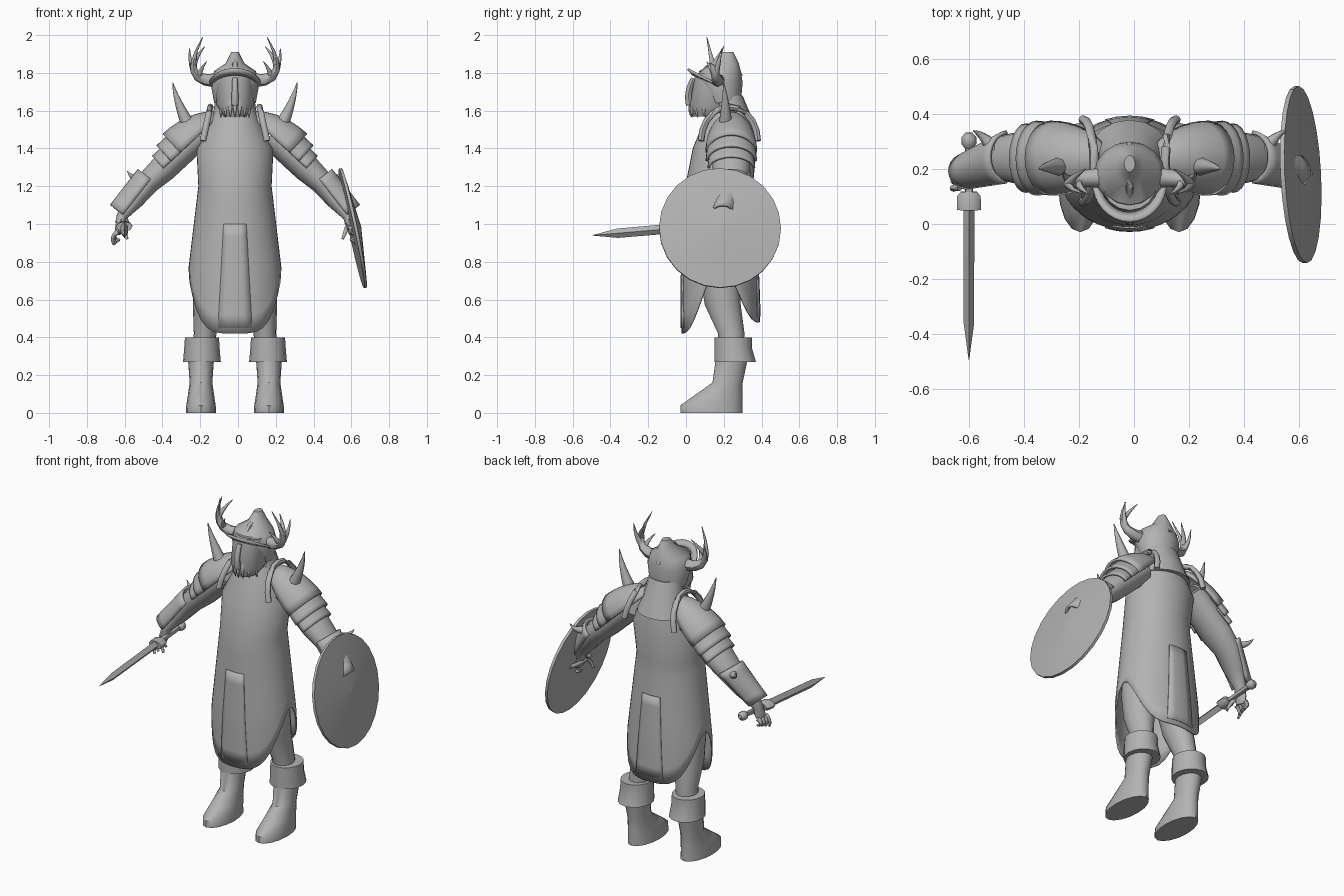
import bpy, bmesh
from math import sin, cos, pi, sqrt, radians
from mathutils import Vector

if "Cube" in bpy.data.objects:
    bpy.data.objects.remove(bpy.data.objects["Cube"])

MIDDLE = Vector((-.016, 0, 0))  # centre line of the body
SHOULDER = Vector((.19, .24, 1.47))
ELBOW = Vector((.46, .24, 1.22))
WRIST = Vector((.6, .19, 1.04))
KNUCKLES = Vector((.62, .17, .95))

grey = bpy.data.materials.new("plain grey")
grey.use_nodes = True
grey.diffuse_color = (.45, .45, .45, 1)
grey.node_tree.nodes["Principled BSDF"].inputs["Base Color"].default_value = grey.diffuse_color


def skin(name, rows, closed=True, bottom=True, thick=0):
    """Join rows of points into a smooth surface with sharp edges."""
    bm = bmesh.new()
    verts = [[bm.verts.new(Vector(point) + MIDDLE) for point in row] for row in rows]
    count = len(rows[0])
    for low, high in zip(verts, verts[1:]):
        for i in range(count if closed else count - 1):
            j = (i + 1) % count
            bm.faces.new((low[i], low[j], high[j], high[i]))
    if closed:
        bm.faces.new(verts[-1])
        if bottom:
            bm.faces.new(verts[0])
    bmesh.ops.recalc_face_normals(bm, faces=bm.faces)
    mesh = bpy.data.meshes.new(name)
    bm.to_mesh(mesh)
    bm.free()
    mesh.materials.append(grey)
    part = bpy.data.objects.new(name, mesh)
    bpy.context.collection.objects.link(part)
    bpy.ops.object.select_all(action="DESELECT")
    part.select_set(True)
    bpy.context.view_layer.objects.active = part
    bpy.ops.object.shade_smooth_by_angle(angle=radians(45))
    if thick:
        solid = part.modifiers.new("thickness", "SOLIDIFY")
        solid.thickness, solid.offset = thick, 0


def ellipse_point(x, ring, angle):
    """A ring is height, half width, front y, back y."""
    z, half, front, back = ring
    return (x + half * cos(angle), (front + back) / 2 + (back - front) / 2 * sin(angle), z)


def turn(count):
    return [2 * pi * i / count for i in range(count)]


def loft(name, rings, x=0, lean=0):
    skin(name, [[ellipse_point(x + lean * ring[0], ring, angle) for angle in turn(16)] for ring in rings])


def tube(name, side, points, radii, flat=1, sides=8):
    """Round or flattened tube along points; side mirrors it."""
    points = [Vector((side * p[0], p[1], p[2])) for p in points]
    rows = []
    for k, (point, radius) in enumerate(zip(points, radii)):
        along = (points[min(k + 1, len(points) - 1)] - points[max(k - 1, 0)]).normalized()
        guide = Vector((1, 0, 0)) if abs(along.y) > .8 else Vector((0, 1, 0))
        wide = (guide - along * guide.dot(along)).normalized()
        deep = along.cross(wide) * flat
        rows.append([point + (wide * cos(angle) + deep * sin(angle)) * radius for angle in turn(sides)])
    skin(name, rows)


def bend(start, pull, end, t):
    return Vector(start).lerp(pull, t).lerp(Vector(pull).lerp(end, t), t)


def horn(name, side, start, pull, end, root, tip=.002, steps=6):
    """Curved tube that tapers evenly."""
    fractions = [k / steps for k in range(steps + 1)]
    tube(name, side, [bend(start, pull, end, t) for t in fractions],
         [root + (tip - root) * t for t in fractions])


def plate(name, side, start, end, first, last, height, widths, domed=False, steps=6):
    """Arched armour plate lying over part of a bone."""
    bone = (end - start).normalized()
    outward = Vector((-bone.z, 0, bone.x)).normalized()
    rows = []
    for k in range(steps + 1):
        u = k / steps
        swell = sqrt(sin(max(u, .03) * pi / 2)) if domed else 1
        half = (widths[0] + (widths[1] - widths[0]) * u) * swell
        base = start.lerp(end, first + (last - first) * u)
        row = []
        for i in range(steps + steps + 1):
            angle = pi * i / (steps + steps)
            p = base + outward * height * swell * sin(angle)
            row.append((side * p.x, p.y + half * cos(angle), p.z))
        rows.append(row)
    skin(name, rows, closed=False, thick=.014)


# Tunic with a skirt that opens at the hips and drops front and back
BODY = [(.4, .25, -.02, .39), (.7, .25, -.02, .38), (1.2, .19, 0, .35),
        (1.4, .2, .04, .37), (1.6, .1, .12, .32)]


def body_ring(z):
    for low, high in zip(BODY, BODY[1:]):
        if z <= high[0]:
            break
    return Vector(low).lerp(Vector(high), (z - low[0]) / (high[0] - low[0]))


def skirt_point(angle, u):
    hem = .77 - .35 * sin(abs(sin(angle)) * pi / 2) ** 2 + .06 * max(sin(angle), 0)
    return ellipse_point(0, body_ring(hem + (BODY[2][0] - hem) * u), angle)


around = turn(40)
skirt = [[skirt_point(angle, k / 8) for angle in around] for k in range(9)]
chest = [[ellipse_point(0, ring, angle) for angle in around] for ring in BODY[3:]]
skin("tunic", skirt + chest, bottom=False, thick=.008)

# Hanging cloth panels, widening downward over the skirt
for name, facing, bottom in (("front_tabard", -1, .45), ("back_tabard", 1, .51)):
    rows = []
    for k in range(9):
        z = 1 + (bottom - 1) * k / 8
        _, half, front, back = body_ring(z)
        row = []
        for i in range(-2, 3):
            x = i * (.03 + .015 * k / 8)
            bulge = ((back - front) / 2 + .006) * sqrt(1 - (x / half) ** 2)
            row.append((x, (front + back) / 2 + facing * bulge, z))
        rows.append(row)
    skin(name, rows, closed=False, thick=.006)

# Head, helmet and neck cloth
loft("head", [(1.57, .06, .04, .2), (1.63, .1, .02, .24), (1.8, .1, .05, .25)])
loft("helmet", [(1.64, .11, .11, .29), (1.75, .13, .06, .3), (1.81, .11, .07, .29),
                (1.85, .05, .14, .28), (1.91, .02, .19, .25)])
loft("neck_cloth", [(1.48, .15, .12, .38), (1.56, .12, .13, .35), (1.68, .1, .14, .3)])
brim = [pi + angle / 2 for angle in turn(16)] + [2 * pi]
skin("helmet_brim", [[(reach * cos(a), .16 + reach * 1.1 * sin(a), 1.74 - rise * sin(a)) for a in brim]
                     for reach, rise in ((.137, .08), (.11, .05))], closed=False, thick=.012)
horn("helmet_crest", 1, (0, .1, 1.81), (0, .22, 1.95), (0, .29, 1.78), .015, .012)
horn("nose_guard", 1, (0, .04, 1.77), (0, 0, 1.7), (0, .02, 1.63), .014, .02)
for i in range(-3, 4):
    x, y = .025 * i, .02 + .008 * i * i
    horn("beard_lock", 1, (x, y + .02, 1.66), (x, y - .01, 1.6), (x, y + .01, 1.565), .017)

for side, label in ((1, "left_"), (-1, "right_")):
    # Antler with tines growing from points along its curve
    antler = [(.1, .17, 1.76), (.3, .16, 1.75), (.17, .11, 1.99)]
    horn(label + "antler", side, *antler, .037)
    for t, tip in ((.4, (.24, .19, 1.93)), (.6, (.16, .2, 1.94)), (.3, (.15, .11, 1.86))):
        base = bend(*antler, t)
        horn(label + "antler_tine", side, base, base.lerp(tip, .5) + Vector((.02, 0, -.01)), tip, .02)

    # Arm and hand
    tube(label + "arm", side, [SHOULDER, SHOULDER.lerp(ELBOW, .7), ELBOW, ELBOW.lerp(WRIST, .5), WRIST,
                               WRIST.lerp(KNUCKLES, .4)], [.1, .1, .085, .068, .038, .036], .75, sides=14)
    tube(label + "palm", side, [WRIST, WRIST.lerp(KNUCKLES, .5), KNUCKLES], [.03, .046, .035], .5)
    for i in range(4):
        knuckle = KNUCKLES + Vector((0, .024 * i - .036, .01))
        horn(label + "finger", side, knuckle, knuckle + Vector((.04, 0, -.03)),
             knuckle + Vector((.02 - .01 * i, -.01, .008 * i - .07)), .014, .007)
    horn(label + "thumb", side, WRIST.lerp(KNUCKLES, .4), (.59, .11, .98), (.57, .11, .92), .017, .007)

    # Shoulder armour
    plate(label + "shoulder_dome", side, SHOULDER, ELBOW, -.4, .37, .13, (.135, .13), domed=True)
    plate(label + "shoulder_plate", side, SHOULDER, ELBOW, .2, .55, .107, (.12, .13))
    plate(label + "lower_shoulder_plate", side, SHOULDER, ELBOW, .4, .7, .082, (.11, .12))
    rim = [angle / 2 for angle in turn(10)] + [pi]
    tube(label + "shoulder_rim", side, [(.17 - .04 * sin(a), .23 - .15 * cos(a), 1.44 + .18 * sin(a))
                                        for a in rim], [.017 for a in rim])
    horn(label + "shoulder_spike", side, (.25, .21, 1.53), (.31, .21, 1.65), (.33, .2, 1.75), .036)

    # Forearm guard with elbow spike
    plate(label + "bracer", side, ELBOW, WRIST, -.1, .95, .08, (.09, .06))
    horn(label + "elbow_spike", side, (.49, .27, 1.24), (.54, .33, 1.23), (.57, .34, 1.28), .03)

    # Leg and boot
    loft(label + "leg", [(.3, .06, .17, .3), (.42, .06, .17, .31), (.57, .08, .1, .29),
                         (.75, .1, .07, .28), (.9, .1, .07, .28)], side * .2, side * -.1)
    loft(label + "boot", [(0, .08, -.03, .3), (.04, .078, -.03, .3), (.09, .07, .04, .3),
                          (.16, .06, .14, .3), (.3, .07, .16, .33)], side * .18)
    loft(label + "boot_cuff", [(.27, .1, .15, .37), (.34, .094, .15, .35), (.4, .09, .15, .35)], side * .175)

# Shield: shallow cone with a flat back, leaning on the left hand
outward = Vector((1, .05, .21)).normalized()
hub = Vector((.624, .18, .978))
tube("shield", 1, [hub + outward * step for step in (-.008, .008, .045)], [.323, .323, .001], sides=24)
horn("shield_grip", 1, (.61, .09, .98), (.58, .18, .98), (.61, .28, .98), .012, .012)

# Sword, pointing forward and slightly down
pommel, point = Vector((-.586, .333, 1.01)), Vector((-.586, -.495, .94))


def sword_part(name, places, radii, flat=1, sides=8):
    tube(name, 1, [pommel.lerp(point, t) for t in places], radii, flat, sides)


sword_part("sword_blade", (.3, .84, 1), (.02, .019, .001), 1.3, sides=4)
sword_part("sword_guard", (.26, .28, .34), (.03, .043, .044), .6)
sword_part("sword_handle", (.05, .3), (.015, .015))
sword_part("sword_pommel", (0, .02, .05, .07), (.012, .027, .027, .014))
